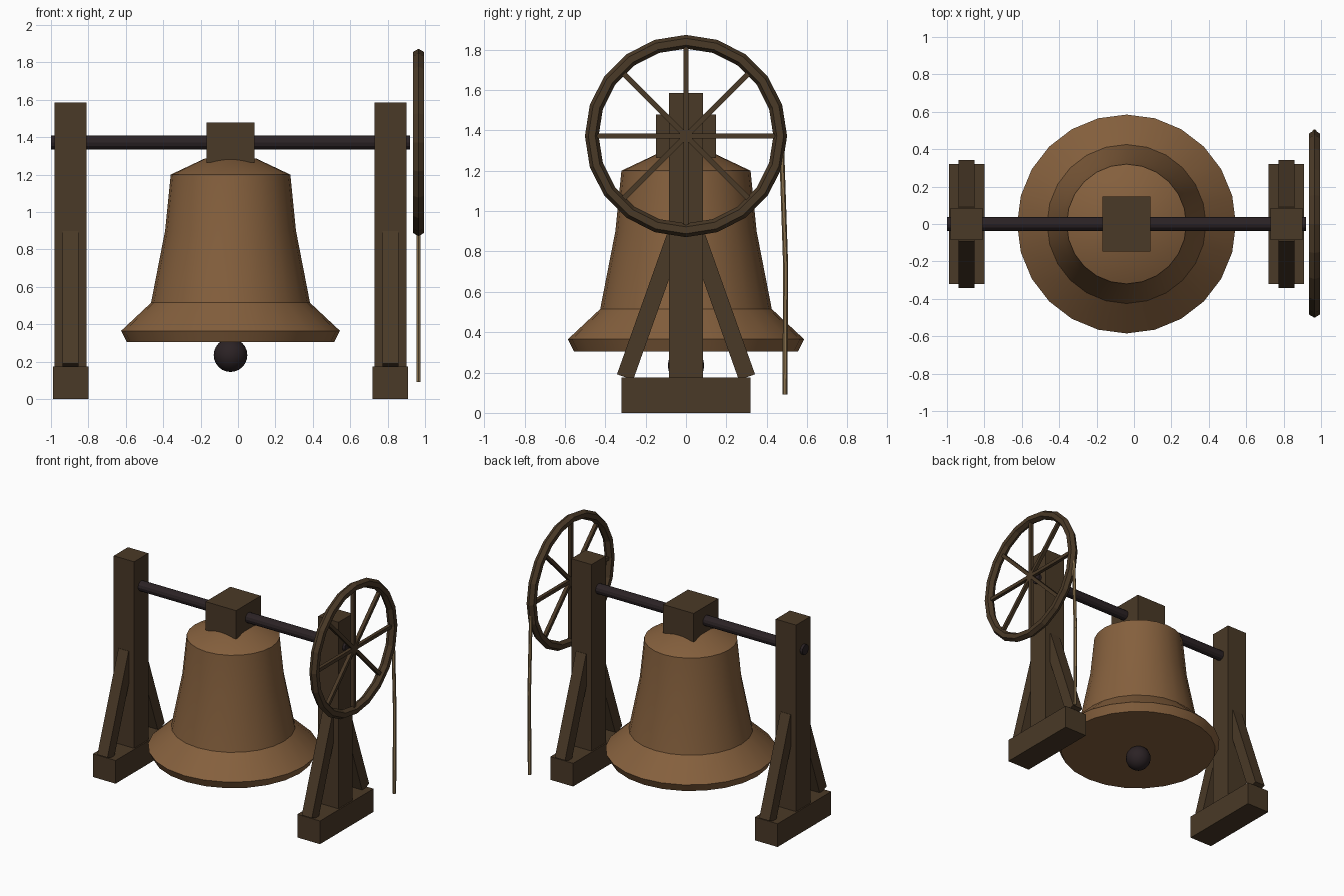
import bpy, bmesh, math
from mathutils import Vector, Matrix

if "Cube" in bpy.data.objects:
    bpy.data.objects.remove(bpy.data.objects["Cube"])


def material(name, rgb):
    m = bpy.data.materials.new(name)
    m.diffuse_color = (*rgb, 1)
    m.use_nodes = True
    m.node_tree.nodes["Principled BSDF"].inputs["Base Color"].default_value = m.diffuse_color
    return m


BRONZE = material("bronze", (0.235, 0.117, 0.047))
WOOD = material("dark_wood", (0.068, 0.041, 0.020))
IRON = material("iron", (0.024, 0.016, 0.018))
ROPE = material("rope", (0.25, 0.165, 0.075))
BELL_X, AXLE_Z, WHEEL_X = -0.04, 1.372, 0.965


def finish(name, bm, mat, smooth=False):
    bmesh.ops.recalc_face_normals(bm, faces=bm.faces)
    me = bpy.data.meshes.new(name)
    bm.to_mesh(me)
    bm.free()
    me.materials.append(mat)
    ob = bpy.data.objects.new(name, me)
    bpy.context.collection.objects.link(ob)
    if smooth:
        bpy.context.view_layer.objects.active = ob
        ob.select_set(True)
        bpy.ops.object.shade_smooth_by_angle(angle=math.radians(28))
        ob.select_set(False)
    return ob


def box(name, centre, size, mat, tilt=0):
    bm = bmesh.new()
    bmesh.ops.create_cube(bm, size=1, matrix=Matrix.Translation(centre)
                          @ Matrix.Rotation(tilt, 4, 'X')
                          @ Matrix.Diagonal((*size, 1)))
    return finish(name, bm, mat)


def add_rod(bm, a, b, r, sides):
    a, b = Vector(a), Vector(b)
    d = b - a
    rot = d.to_track_quat('Z', 'Y').to_matrix().to_4x4()
    bmesh.ops.create_cone(bm, cap_ends=True, segments=sides, radius1=r, radius2=r,
                          depth=d.length, matrix=Matrix.Translation((a + b) / 2) @ rot)


# Two timber frames: foot, post and a pair of leaning braces
for side, x in (("left", -0.895), ("right", 0.815)):
    box(side + "_foot", (x, 0, 0.0875), (0.19, 0.64, 0.175), WOOD)
    box(side + "_post", (x, 0, 0.88), (0.17, 0.17, 1.41), WOOD)
    for s, end in ((-1, "front"), (1, "back")):
        low, high = Vector((x, s * 0.302, 0.177)), Vector((x, s * 0.05, 0.885))
        d = high - low
        box(f"{side}_{end}_brace", (low + high) / 2, (0.085, 0.085, d.length),
            WOOD, math.atan2(-d.y, d.z))

# Axle and headstock
bm = bmesh.new()
add_rod(bm, (-1.0, 0, AXLE_Z), (0.92, 0, AXLE_Z), 0.038, 12)
finish("axle", bm, IRON)
box("headstock", (BELL_X, 0, 1.372), (0.255, 0.295, 0.215), WOOD)

# Bell: turned profile with a closed mouth
profile = [(0.555, 0.305), (0.585, 0.365), (0.425, 0.515), (0.35, 0.90),
           (0.32, 1.20), (0.14, 1.285)]
SEGS = 24
bm = bmesh.new()
rings = [[bm.verts.new((BELL_X + r * math.cos(math.tau * i / SEGS),
                        r * math.sin(math.tau * i / SEGS), z))
          for i in range(SEGS)] for r, z in profile]
for lo, hi in zip(rings, rings[1:]):
    for i in range(SEGS):
        j = (i + 1) % SEGS
        bm.faces.new((lo[i], lo[j], hi[j], hi[i]))
bm.faces.new(rings[0])
bm.faces.new(rings[-1])
finish("bell", bm, BRONZE, True)

# Clapper ball
bm = bmesh.new()
bmesh.ops.create_uvsphere(bm, u_segments=16, v_segments=12, radius=0.09,
                          matrix=Matrix.Translation((BELL_X, 0, 0.235)))
finish("clapper", bm, IRON, True)

# Wheel rim: six-sided section swept round the axle line
bm = bmesh.new()
N, M, R, r = 20, 6, 0.467, 0.034
grid = []
for i in range(N):
    a = math.tau * i / N
    row = []
    for k in range(M):
        b = math.tau * k / M
        rad = R + r * math.cos(b)
        row.append(bm.verts.new((WHEEL_X + r * math.sin(b), rad * math.cos(a),
                                 AXLE_Z + rad * math.sin(a))))
    grid.append(row)
for i in range(N):
    for k in range(M):
        p, q, k2 = grid[i], grid[(i + 1) % N], (k + 1) % M
        bm.faces.new((p[k], q[k], q[k2], p[k2]))
finish("wheel_rim", bm, WOOD)

# Wheel spokes: four bars across the full diameter
for i in range(4):
    box(f"wheel_spoke_{i + 1}", (WHEEL_X, 0, AXLE_Z), (0.026, 0.026, 0.92),
        WOOD, i * math.pi / 4)

# Bell rope hanging from the back of the wheel
bm = bmesh.new()
path = [(0.472, 1.37), (0.494, 0.72), (0.49, 0.09)]
for (y1, z1), (y2, z2) in zip(path, path[1:]):
    add_rod(bm, (WHEEL_X, y1, z1), (WHEEL_X, y2, z2), 0.0125, 6)
finish("bell_rope", bm, ROPE)
